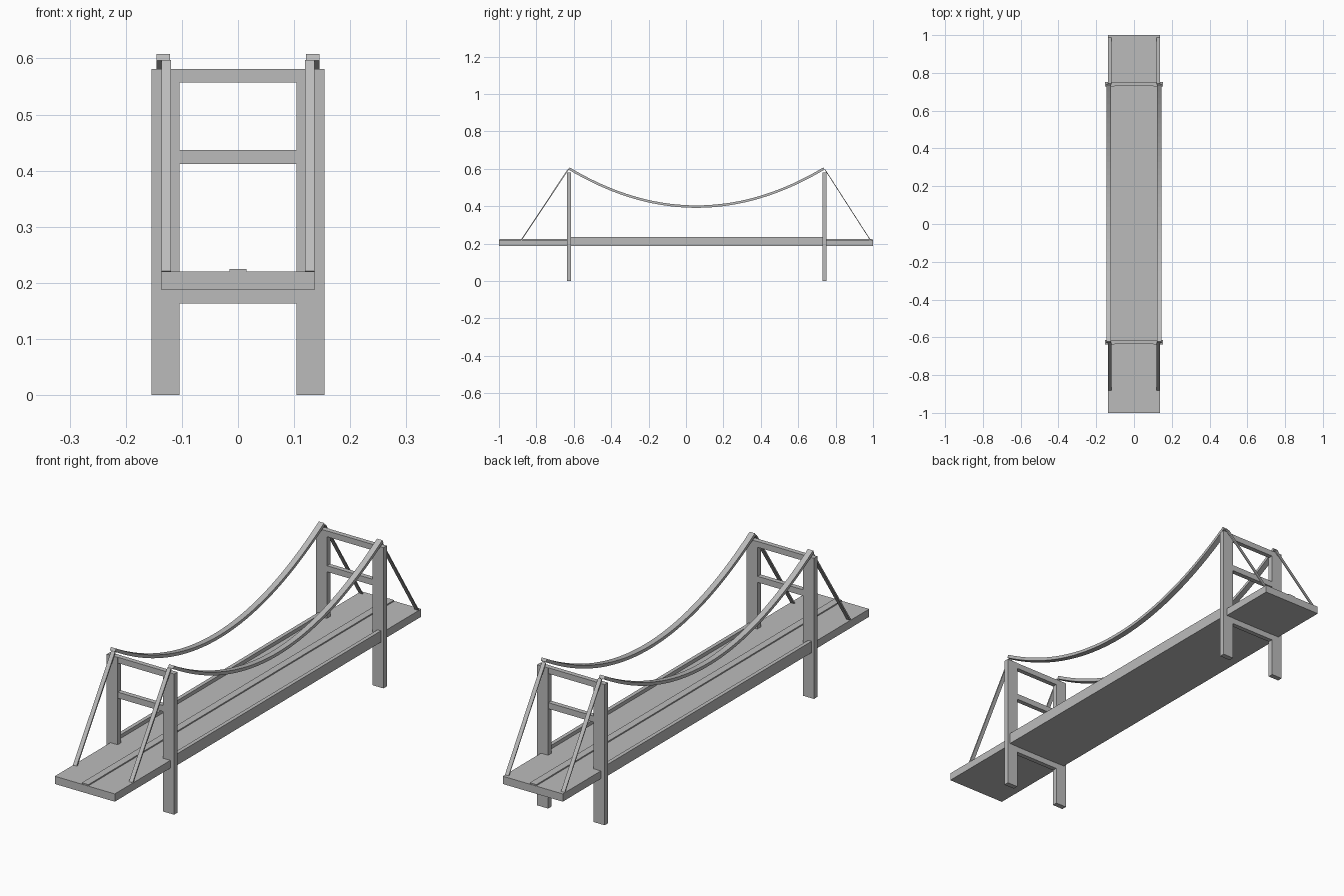
import bpy, bmesh, math
from mathutils import Vector

if "Cube" in bpy.data.objects:
    bpy.data.objects.remove(bpy.data.objects["Cube"])

grey = bpy.data.materials.new("concrete grey")
grey.diffuse_color = (0.5, 0.5, 0.5, 1)
grey.use_nodes = True
grey.node_tree.nodes["Principled BSDF"].inputs["Base Color"].default_value = grey.diffuse_color


def make_object(name, bm):
    bmesh.ops.recalc_face_normals(bm, faces=bm.faces)
    mesh = bpy.data.meshes.new(name)
    bm.to_mesh(mesh)
    bm.free()
    mesh.materials.append(grey)
    ob = bpy.data.objects.new(name, mesh)
    bpy.context.collection.objects.link(ob)
    return ob


def box(name, x0, x1, y0, y1, z0, z1):
    bm = bmesh.new()
    bmesh.ops.create_cube(bm, size=1)
    for v in bm.verts:
        v.co = Vector(((x0, x1)[v.co.x > 0], (y0, y1)[v.co.y > 0], (z0, z1)[v.co.z > 0]))
    return make_object(name, bm)


def sweep(name, path, x, width, thick):
    """Rectangular bar following (y, z) points at a given x."""
    bm = bmesh.new()
    rings = []
    for i, (y, z) in enumerate(path):
        a, b = path[max(i - 1, 0)], path[min(i + 1, len(path) - 1)]
        t = Vector((0, b[0] - a[0], b[1] - a[1])).normalized()
        n = Vector((0, -t.z, t.y)) * thick / 2
        c, s = Vector((x, y, z)), Vector((width / 2, 0, 0))
        rings.append([bm.verts.new(p) for p in (c - s - n, c + s - n, c + s + n, c - s + n)])
    for r, q in zip(rings, rings[1:]):
        for k in range(4):
            bm.faces.new((r[k], r[(k + 1) % 4], q[(k + 1) % 4], q[k]))
    bm.faces.new(rings[0])
    bm.faces.new(rings[-1])
    return make_object(name, bm)


# road deck and raised centre strip
box("deck", -0.137, 0.137, -1, 1, 0.188, 0.22)
box("centre_strip", -0.015, 0.015, -0.998, 0.998, 0.219, 0.225)

# towers: two legs and three cross beams each
towers = {"front": (-0.637, -0.615), "back": (0.729, 0.751)}
for end, (y0, y1) in towers.items():
    for side, s in (("left", -1), ("right", 1)):
        xs = sorted((s * 0.104, s * 0.154))
        box(f"{end}_{side}_leg", *xs, y0, y1, 0, 0.581)
    for level, z0, z1 in (("top", 0.557, 0.581), ("middle", 0.412, 0.437), ("lower", 0.163, 0.188)):
        box(f"{end}_{level}_beam", -0.104, 0.104, y0 + 0.001, y1 - 0.001, z0, z1)

# side parapets, hanging main cables and end stays
N = 40
mid, half = 0.056, 0.682
arc = []
for i in range(N + 1):
    u = 2 * i / N - 1
    arc.append((mid + half * u, 0.398 + 0.204 * u * u))
for side, s in (("left", -1), ("right", 1)):
    xs = sorted((s * 0.127, s * 0.143))
    box(f"{side}_parapet", *xs, -0.62, 0.735, 0.188, 0.235)
    sweep(f"{side}_main_cable", arc, s * 0.133, 0.024, 0.013)
    sweep(f"front_{side}_stay", [(-0.88, 0.22), (-0.63, 0.596)], s * 0.128, 0.017, 0.006)
    sweep(f"back_{side}_stay", [(0.985, 0.22), (0.743, 0.596)], s * 0.128, 0.017, 0.004)
